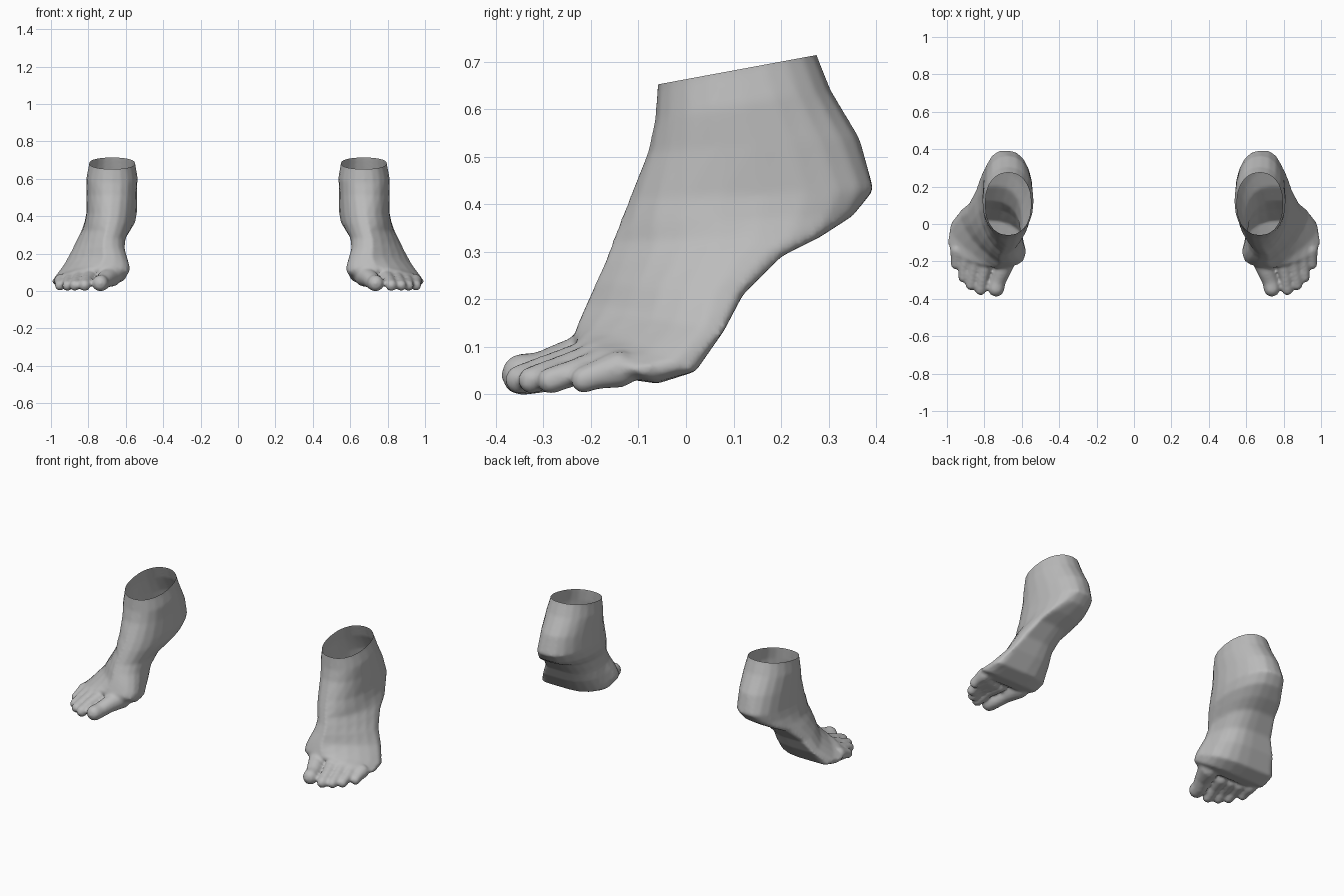
import bpy, bmesh, math
from mathutils import Vector, Matrix

cube = bpy.data.objects.get("Cube")
if cube:
    bpy.data.objects.remove(cube)

skin = bpy.data.materials.new("grey skin")
skin.use_nodes = True
colour = (0.5, 0.5, 0.5, 1)
skin.diffuse_color = colour
skin.node_tree.nodes["Principled BSDF"].inputs["Base Color"].default_value = colour

# Sections: front y, front z, back y, back z, inner x, outer x, outer shift, crest skew
SECTIONS = [
    (-.06, .72, .26, .79, .55, .795, 0, 0),
    (-.06, .65, .275, .715, .55, .795, 0, 0),
    (-.065, .58, .305, .64, .537, .81, 0, 0),
    (-.08, .51, .365, .54, .54, .81, 0, 0),
    (-.12, .41, .395, .43, .54, .81, .05, .01),
    (-.14, .36, .35, .375, .55, .82, .1, .01),
    (-.155, .32, .28, .33, .575, .835, .2, 0),
    (-.17, .28, .2, .29, .6, .855, .25, -.01),
    (-.19, .235, .12, .21, .61, .89, .3, -.03),
    (-.21, .19, .08, .135, .6, .93, .35, -.05),
    (-.225, .155, .02, .05, .588, .985, .3, -.06),
    (-.235, .13, -.06, .025, .598, .997, .2, -.06),
    (-.235, .11, -.13, .035, .635, .965, .15, -.05),
]
SIDES = 20

# Toes: points along each toe as (x, y, z, radius)
TOES = [
    [(.68, -.17, .085, .062), (.705, -.25, .068, .048), (.728, -.305, .048, .044), (.737, -.345, .044, .045)],
    [(.79, -.2, .075, .045), (.808, -.28, .058, .033), (.82, -.35, .033, .032)],
    [(.845, -.19, .07, .042), (.863, -.27, .052, .03), (.872, -.325, .032, .03)],
    [(.895, -.17, .062, .04), (.91, -.24, .046, .029), (.912, -.285, .031, .029)],
    [(.945, -.14, .055, .04), (.95, -.19, .042, .03), (.952, -.215, .033, .029)],
]


def signed_power(v, p):
    return math.copysign(abs(v) ** p, v)


def add_body(bm):
    """Loft from the ankle to the ball of the foot."""
    rings = []
    for fy, fz, by, bz, inner, outer, shift, skew in SECTIONS:
        ring = []
        for i in range(SIDES):
            a = math.tau * i / SIDES
            c, s = signed_power(math.cos(a), .9), signed_power(math.sin(a), .9)
            u = min(1, .5 - .5 * s + shift * max(0, c))
            x = (inner + outer) / 2 + (outer - inner) / 2 * c + skew * max(0, s)
            ring.append(bm.verts.new((x, fy + (by - fy) * u, fz + (bz - fz) * u)))
        rings.append(ring)
    for r, q in zip(rings, rings[1:]):
        for i in range(SIDES):
            j = (i + 1) % SIDES
            bm.faces.new((r[i], r[j], q[j], q[i]))
    bm.faces.new(rings[0])
    bm.faces.new(rings[-1])


def add_toe(bm, path):
    """Row of overlapping balls that later fuse into one toe."""
    for p, q in zip(path, path[1:]):
        for k in range(6):
            x, y, z, r = Vector(p).lerp(Vector(q), k / 5)
            bmesh.ops.create_icosphere(bm, subdivisions=2, radius=r,
                                       matrix=Matrix.Translation((x, y, z)))


def make_foot(name, side):
    bm = bmesh.new()
    add_body(bm)
    for toe in TOES:
        add_toe(bm, toe)
    bmesh.ops.recalc_face_normals(bm, faces=bm.faces)
    mesh = bpy.data.meshes.new(name)
    bm.to_mesh(mesh)
    bm.free()
    foot = bpy.data.objects.new(name, mesh)
    bpy.context.collection.objects.link(foot)

    # Fuse the toes and body into one skin
    fuse = foot.modifiers.new("fuse", "REMESH")
    fuse.mode = "VOXEL"
    fuse.voxel_size = .009
    soften = foot.modifiers.new("soften", "SMOOTH")
    soften.factor = .5
    soften.iterations = 5
    fused = bpy.data.meshes.new_from_object(foot.evaluated_get(bpy.context.evaluated_depsgraph_get()))
    foot.modifiers.clear()

    # Cut the ankle open along a sloping rim, then mirror if needed
    bm = bmesh.new()
    bm.from_mesh(fused)
    bmesh.ops.bisect_plane(bm, geom=bm.verts[:] + bm.edges[:] + bm.faces[:],
                           plane_co=(0, -.06, .652), plane_no=(0, -.185, 1), clear_outer=True)
    low = min(v.co.z for v in bm.verts)
    for v in bm.verts:
        v.co.z -= low * max(0, 1 - v.co.z / .2)
        v.co.x *= side
    if side < 0:
        bmesh.ops.reverse_faces(bm, faces=bm.faces)
    for f in bm.faces:
        f.smooth = True
    bm.to_mesh(fused)
    bm.free()
    foot.data = fused
    fused.materials.clear()
    fused.materials.append(skin)


make_foot("left_foot", 1)
make_foot("right_foot", -1)
